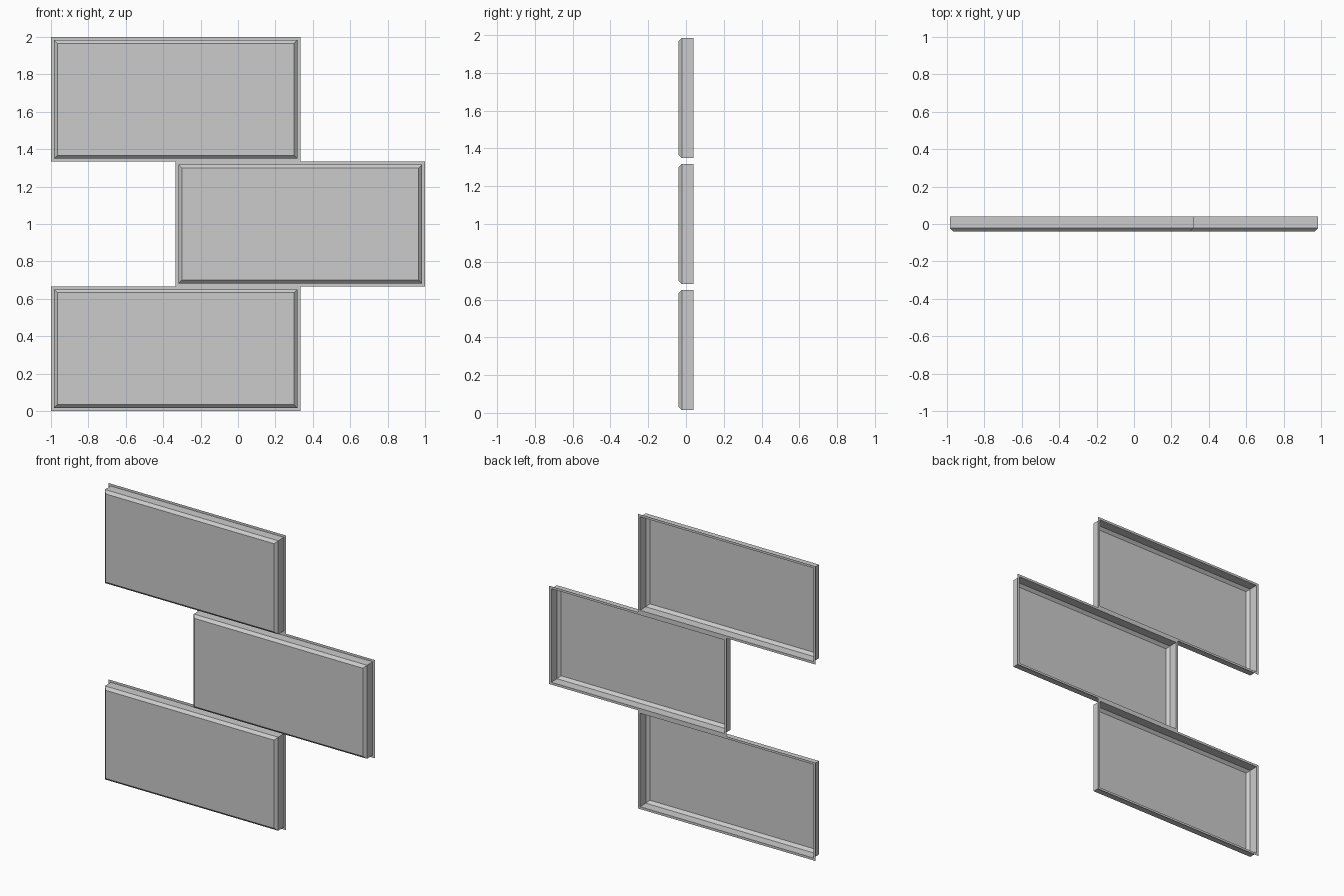
import bpy, bmesh

if "Cube" in bpy.data.objects:
    bpy.data.objects.remove(bpy.data.objects["Cube"])

W, H = 4 / 3, 2 / 3
# Nested rectangles from back rim to front face: (inset, y)
PROFILE = [(0.0, 0.04), (0.016, 0.04), (0.016, -0.022), (0.034, -0.04)]


def brick(name, x, z):
    """Open-backed brick panel: flat rim, side walls, chamfer and front face."""
    bm = bmesh.new()
    rings = []
    for inset, y in PROFILE:
        x0, x1, z0, z1 = x + inset, x + W - inset, z + inset, z + H - inset
        rings.append([bm.verts.new((px, y, pz)) for px, pz in
                      ((x0, z0), (x1, z0), (x1, z1), (x0, z1))])
    for a, b in zip(rings, rings[1:]):
        for i in range(4):
            j = (i + 1) % 4
            bm.faces.new((a[i], a[j], b[j], b[i]))
    bm.faces.new(rings[-1])
    mesh = bpy.data.meshes.new(name)
    bm.to_mesh(mesh)
    bm.free()
    obj = bpy.data.objects.new(name, mesh)
    bpy.context.collection.objects.link(obj)


# Three staggered bricks
brick("lower_brick", -1, 0)
brick("middle_brick", -1 / 3, H)
brick("upper_brick", -1, 2 * H)
